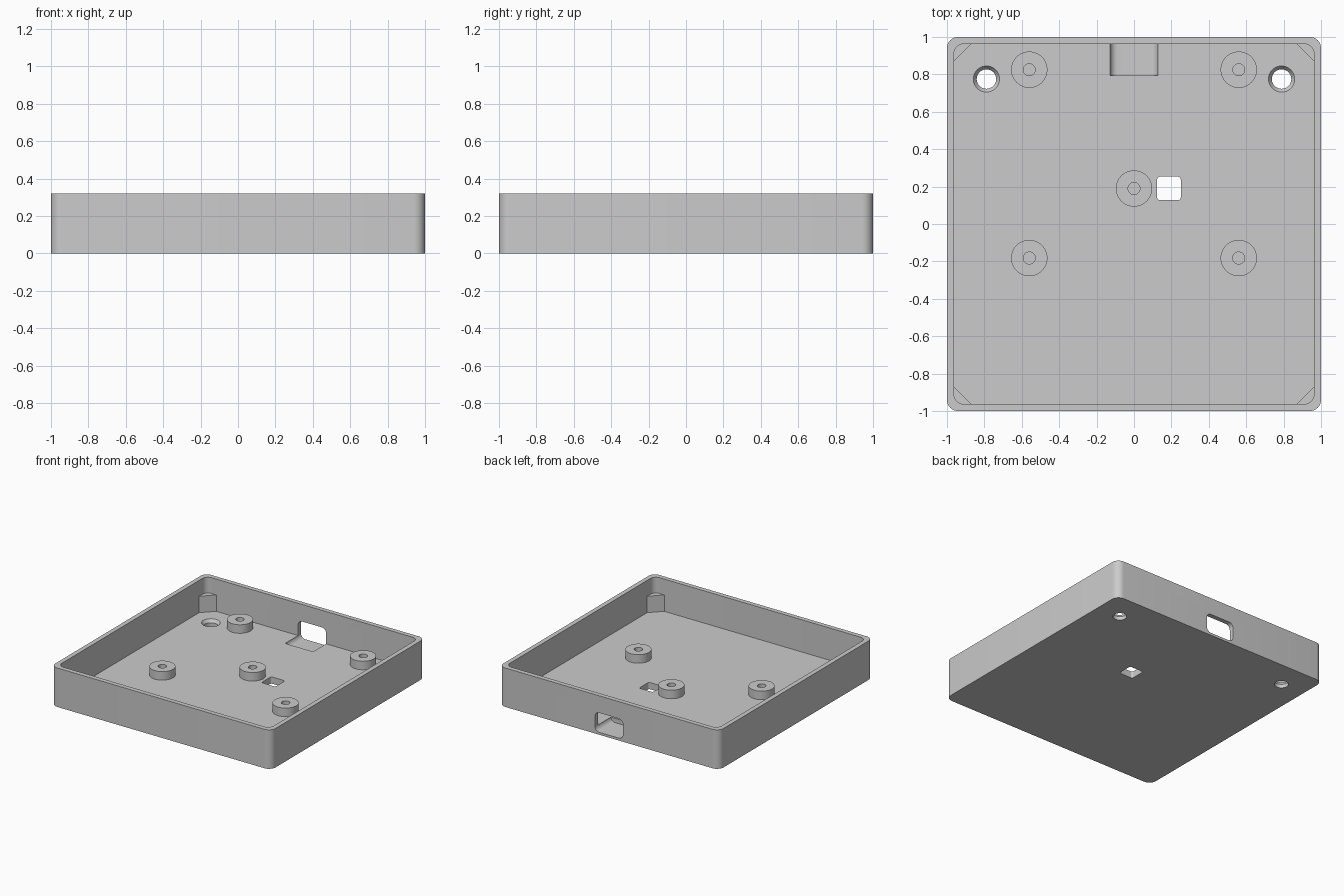
import bpy, bmesh
from math import cos, sin, pi, radians

cube = bpy.data.objects.get("Cube")
if cube:
    bpy.data.objects.remove(cube, do_unlink=True)

FLOOR, TOP, INNER = 0.055, 0.32, 0.962

grey = bpy.data.materials.new("plain grey")
grey.use_nodes = True
COLOUR = (0.6, 0.6, 0.6, 1)
grey.diffuse_color = COLOUR
grey.node_tree.nodes["Principled BSDF"].inputs["Base Color"].default_value = COLOUR


def finish(name, bm):
    bmesh.ops.recalc_face_normals(bm, faces=bm.faces)
    mesh = bpy.data.meshes.new(name)
    bm.to_mesh(mesh)
    bm.free()
    mesh.materials.append(grey)
    obj = bpy.data.objects.new(name, mesh)
    bpy.context.collection.objects.link(obj)
    return obj


def prism(name, outline, axis, low, high):
    """Extrude a 2D outline along z, or along y with the outline in x and z."""
    def place(p, d):
        return (p[0], p[1], d) if axis == "z" else (p[0], d, p[1])
    bm = bmesh.new()
    rings = [[bm.verts.new(place(p, d)) for p in outline] for d in (low, high)]
    count = len(outline)
    for ring in rings:
        bm.faces.new(ring)
    for i in range(count):
        j = (i + 1) % count
        bm.faces.new((rings[0][i], rings[0][j], rings[1][j], rings[1][i]))
    return finish(name, bm)


def rounded(cx, cy, hx, hy, r, steps=8):
    """Outline of a rectangle with rounded corners."""
    points = []
    for k, (sx, sy) in enumerate([(1, 1), (-1, 1), (-1, -1), (1, -1)]):
        for i in range(steps + 1):
            a = pi / 2 * (k + i / steps)
            points.append((cx + sx * (hx - r) + r * cos(a), cy + sy * (hy - r) + r * sin(a)))
    return points


def lathe(name, profile, x, y, sides=48):
    """Turn a closed (radius, height) profile about a vertical axis at x, y."""
    bm = bmesh.new()
    rings = []
    for r, z in profile:
        rings.append([bm.verts.new((x + r * cos(2 * pi * i / sides), y + r * sin(2 * pi * i / sides), z))
                      for i in range(sides)])
    for a, b in zip(rings, rings[1:]):
        for i in range(sides):
            j = (i + 1) % sides
            bm.faces.new((a[i], a[j], b[j], b[i]))
    bm.faces.new(rings[0])
    bm.faces.new(rings[-1])
    return finish(name, bm)


def activate(obj):
    bpy.ops.object.select_all(action="DESELECT")
    obj.select_set(True)
    bpy.context.view_layer.objects.active = obj


def smooth(obj):
    activate(obj)
    bpy.ops.object.shade_smooth_by_angle(angle=radians(30))


# Open tray
tray = prism("tray", rounded(0, 0, 1, 1, 0.06), "z", 0, TOP)
cutters = [
    prism("cavity_cutter", rounded(0, 0, INNER, INNER, 0.05), "z", FLOOR, TOP + 0.1),
    # Cable port through the back wall, running into the floor
    prism("port_cutter", rounded(0, 0.1, 0.128, 0.08, 0.04), "y", 0.793, 1.1),
    # Square opening beside the middle post
    prism("square_cutter", rounded(0.187, 0.19, 0.063, 0.063, 0.015), "z", -0.1, 0.1),
]
# Countersunk screw holes
for s in (-1, 1):
    sink = [(0.052, -0.1), (0.052, 0.03), (0.07, FLOOR), (0.07, 0.1)]
    cutters.append(lathe("screw_cutter", sink, s * 0.789, 0.775))

for cutter in cutters:
    activate(tray)
    mod = tray.modifiers.new("cut", "BOOLEAN")
    mod.operation, mod.solver, mod.object = "DIFFERENCE", "EXACT", cutter
    bpy.ops.object.modifier_apply(modifier=mod.name)
    bpy.data.objects.remove(cutter, do_unlink=True)
smooth(tray)

# Hollow mounting posts
post = [(0.097, FLOOR - 0.01), (0.097, 0.125), (0.032, 0.125), (0.032, FLOOR + 0.005)]
spots = {"middle": (0, 0.19), "back_left": (0.56, 0.825), "back_right": (-0.56, 0.825),
         "front_left": (0.56, -0.182), "front_right": (-0.56, -0.182)}
for place, (x, y) in spots.items():
    smooth(lathe(place + "_post", post, x, y))

# Triangular corner blocks
for sx, side in ((1, "left"), (-1, "right")):
    for sy, end in ((1, "back"), (-1, "front")):
        triangle = [(sx * 0.975, sy * 0.857), (sx * 0.975, sy * 0.975), (sx * 0.857, sy * 0.975)]
        prism(f"{end}_{side}_corner_block", triangle, "z", FLOOR - 0.01, 0.19)
